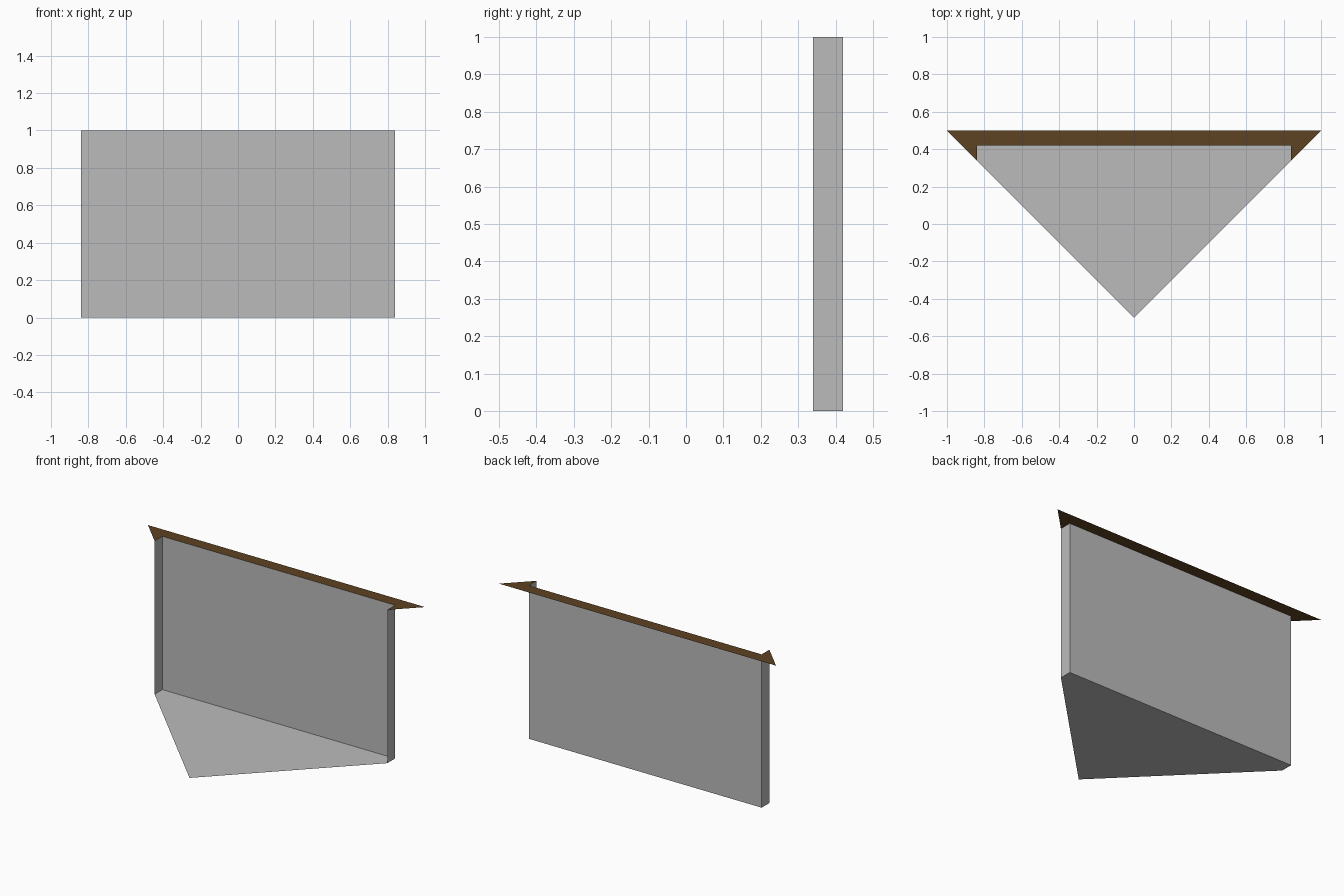
import bpy

cube = bpy.data.objects.get("Cube")
if cube:
    bpy.data.objects.remove(cube, do_unlink=True)

HALF, FRONT, BACK, TOP = 0.84, 0.34, 0.42, 1.0


def material(name, color):
    mat = bpy.data.materials.new(name)
    mat.use_nodes = True
    mat.diffuse_color = color
    mat.node_tree.nodes["Principled BSDF"].inputs["Base Color"].default_value = color
    return mat


def sheet(name, points, mat):
    mesh = bpy.data.meshes.new(name)
    mesh.from_pydata(points, [], [range(len(points))])
    mesh.materials.append(mat)
    obj = bpy.data.objects.new(name, mesh)
    bpy.context.collection.objects.link(obj)
    return obj


def wall(name, start, end, mat):
    (ax, ay), (bx, by) = start, end
    return sheet(name, [(ax, ay, 0), (bx, by, 0), (bx, by, TOP), (ax, ay, TOP)], mat)


stone = material("light grey", (0.5, 0.5, 0.5, 1))
earth = material("brown", (0.11, 0.055, 0.016, 1))

# Pointed floor
floor = [(0, -0.5), (HALF, FRONT), (HALF, BACK), (-HALF, BACK), (-HALF, FRONT)]
sheet("floor", [(x, y, 0) for x, y in floor], stone)

# Upright walls, facing the open front
wall("left_wall", (HALF, BACK), (HALF, FRONT), stone)
wall("back_wall", (-HALF, BACK), (HALF, BACK), stone)
wall("right_wall", (-HALF, FRONT), (-HALF, BACK), stone)

# Flat rim around the top of the walls
rim = [(-1, 0.5), (-HALF, FRONT), (-HALF, BACK), (HALF, BACK), (HALF, FRONT), (1, 0.5)]
sheet("ground_rim", [(x, y, TOP) for x, y in rim], earth)
